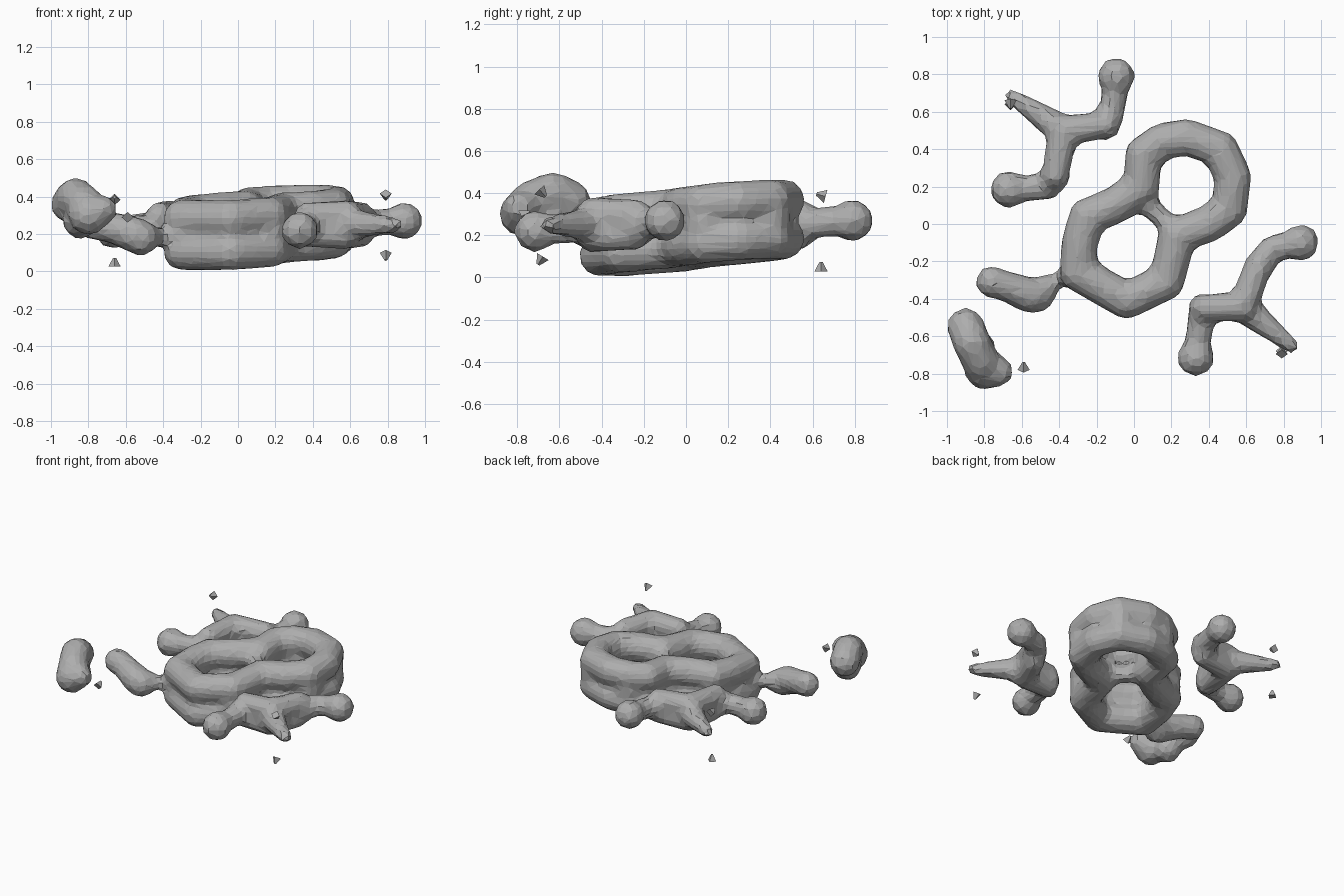
import bpy, bmesh, math
from mathutils import Vector, Matrix

cube = bpy.data.objects.get("Cube")
if cube:
    bpy.data.objects.remove(cube, do_unlink=True)

grey = bpy.data.materials.new("plain_grey")
grey.use_nodes = True
grey.diffuse_color = (0.42, 0.42, 0.42, 1)
grey.node_tree.nodes["Principled BSDF"].inputs["Base Color"].default_value = grey.diffuse_color


def bead(bm, p, r):
    bmesh.ops.create_icosphere(bm, subdivisions=2, radius=r, matrix=Matrix.Translation(p))


def chain(bm, points, step=0.035):
    """Overlapping beads along a path of (x, y, z, radius) points."""
    for a, b in zip(points, points[1:]):
        a, b = Vector(a), Vector(b)
        n = max(1, math.ceil((b - a).xyz.length / step))
        for i in range(n + 1):
            q = a.lerp(b, i / n)
            bead(bm, q.xyz, q.w)


def finish(name, bm, voxel=0.03, remesh=True):
    mesh = bpy.data.meshes.new(name)
    bm.to_mesh(mesh)
    bm.free()
    mesh.materials.append(grey)
    ob = bpy.data.objects.new(name, mesh)
    bpy.context.collection.objects.link(ob)
    if remesh:
        m = ob.modifiers.new("merge", 'REMESH')
        m.mode = 'VOXEL'
        m.voxel_size = voxel
        s = ob.modifiers.new("soften", 'SMOOTH')
        s.factor, s.iterations = 0.5, 2
        d = ob.modifiers.new("facets", 'DECIMATE')
        d.ratio = 0.3
    return ob


# Fused double ring: two stacked, slightly tilted tiers
outline = [(-.3, -.26), (-.29, -.1), (-.25, .04), (-.1, .1), (.04, .2), (.05, .37),
           (.15, .44), (.28, .465), (.46, .4), (.53, .25), (.51, .08), (.4, .0),
           (.23, -.06), (.2, -.2), (.17, -.31), (-.04, -.41)]
bridge = [(.02, .13), (.11, .07), (.23, -.05)]


def mid_z(x, y):
    return 0.228 + 0.04 * x + 0.08 * y


bm = bmesh.new()
for side in (-1, 1):
    tier = [(x, y, mid_z(x, y) + side * .09, .103) for x, y in outline]
    chain(bm, tier + tier[:1])
    chain(bm, [(x, y, mid_z(x, y) + side * .075, .06) for x, y in bridge])
for x, y in outline[::2]:
    bead(bm, (x, y, mid_z(x, y)), .1)

# Short side chain reaching from the ring by a thin neck
chain(bm, [(-.34, -.27, .19, .05), (-.42, -.3, .19, .04), (-.52, -.38, .18, .1),
           (-.56, -.38, .2, .1), (-.69, -.33, .24, .085), (-.76, -.31, .25, .09)])
finish("fused_rings", bm)


# Three-armed branches: doubled core, two ball-ended arms, one thin arm
def branch(name, core, arm_a, arm_b, thin, z):
    bm = bmesh.new()
    for side in (-1, 1):
        h = z + side * .05
        for arm in (arm_a, arm_b):
            chain(bm, [(*core, h, .085)] + [(*p, h, .075) for p in arm[:1]])
    for arm, end_z in ((arm_a, .27), (arm_b, .22)):
        path = [(*p, z + (end_z - z) * i / 2, .075) for i, p in enumerate(arm)]
        path[0] = path[0][:3] + (.085,)
        chain(bm, path)
        bead(bm, (*arm[-1], end_z), .103)
    chain(bm, [(*core, z, .09), (*thin, z, .045)])
    return finish(name, bm)


branch("back_branch", (-.38, .5), [(-.15, .53), (-.11, .64), (-.095, .79)],
       [(-.42, .26), (-.46, .2), (-.67, .185)], (-.65, .68), .25)
branch("front_branch", (.58, -.44), [(.66, -.24), (.74, -.13), (.89, -.1)],
       [(.37, -.45), (.35, -.57), (.33, -.715)], (.84, -.65), .25)

# Separate corner lump
bm = bmesh.new()
chain(bm, [(-.9, -.55, .36, .105), (-.87, -.63, .4, .105), (-.82, -.73, .36, .105),
           (-.8, -.78, .3, .11), (-.72, -.79, .33, .08)])
bead(bm, (-.84, -.66, .27), .1)
finish("corner_lump", bm)

# Tiny loose chips
bits = [(-.66, .64, .05), (-.66, .64, .39), (.79, -.69, .08), (.79, -.68, .4), (-.59, -.76, .3)]
for i, p in enumerate(bits):
    bm = bmesh.new()
    bmesh.ops.create_cone(bm, cap_ends=True, segments=4, radius1=.032, radius2=.008, depth=.045,
                          matrix=Matrix.Translation(p) @ Matrix.Rotation(i * 1.3, 4, 'X'))
    finish(f"loose_chip_{i + 1}", bm, remesh=False)
